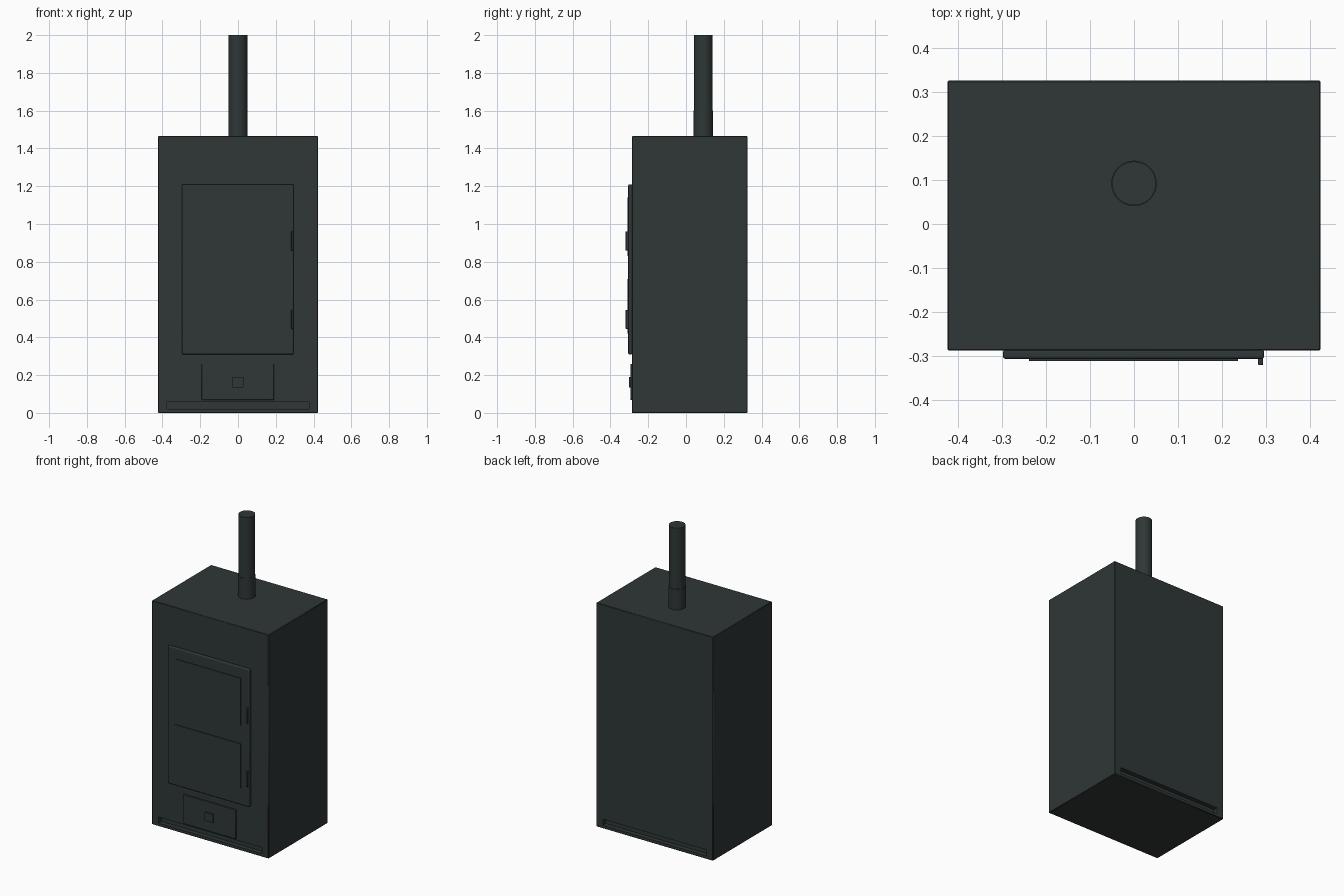
import bpy

if "Cube" in bpy.data.objects:
    bpy.data.objects.remove(bpy.data.objects["Cube"])

# Colours
def material(name, rgb):
    m = bpy.data.materials.new(name)
    m.diffuse_color = (*rgb, 1)
    m.use_nodes = True
    m.node_tree.nodes["Principled BSDF"].inputs["Base Color"].default_value = m.diffuse_color
    return m

IRON = material("dark_iron", (0.028, 0.038, 0.037))


def box(name, x, y, z, bevel=0.0, segments=1):
    """Box from (min, max) ranges, with optional rounded edges."""
    bpy.ops.mesh.primitive_cube_add(
        size=1, location=[(a + b) / 2 for a, b in (x, y, z)])
    ob = bpy.context.object
    ob.name = name
    ob.scale = [b - a for a, b in (x, y, z)]
    bpy.ops.object.transform_apply(location=False, rotation=False, scale=True)
    ob.data.materials.append(IRON)
    if bevel:
        mod = ob.modifiers.new("rounded_edges", "BEVEL")
        mod.width = bevel
        mod.segments = segments
        bpy.ops.object.shade_smooth_by_angle()
    return ob


def pipe(name, radius, z0, z1):
    bpy.ops.mesh.primitive_cylinder_add(
        vertices=48, radius=radius, depth=z1 - z0,
        location=(0, 0.092, (z0 + z1) / 2))
    ob = bpy.context.object
    ob.name = name
    ob.data.materials.append(IRON)
    bpy.ops.object.shade_smooth_by_angle()


FRONT, BACK = -0.287, 0.325

# Stove body with a shallow slot near the floor, front and back
body = box("stove_body", (-0.423, 0.423), (FRONT, BACK), (0, 1.465), 0.003)
for side, face in (("front", FRONT), ("back", BACK)):
    cutter = box(side + "_slot_cutter", (-0.375, 0.375),
                 (face - 0.03, face + 0.03), (0.02, 0.06))
    cutter.hide_render = True
    cutter.display_type = "WIRE"
    cut = body.modifiers.new(side + "_slot", "BOOLEAN")
    cut.operation = "DIFFERENCE"
    cut.solver = "EXACT"
    cut.object = cutter

# Main door with rounded edges
box("main_door", (-0.297, 0.295), (-0.306, FRONT + 0.002), (0.31, 1.21), 0.006, 3)

# Raised door panels, each with a handle on the right
for label, panel_z, handle_z in (("upper", (0.83, 1.14), (0.86, 0.96)),
                                 ("lower", (0.42, 0.71), (0.445, 0.545))):
    box(label + "_door_panel", (-0.238, 0.236), (-0.311, -0.303), panel_z)
    box(label + "_door_handle", (0.281, 0.293), (-0.32, -0.303), handle_z, 0.003, 2)

# Ash drawer and its square knob
box("ash_drawer", (-0.192, 0.19), (-0.294, FRONT + 0.002), (0.068, 0.26), 0.002)
box("ash_drawer_knob", (-0.03, 0.03), (-0.302, -0.292), (0.135, 0.19))

# Flue pipe and its slightly wider collar
pipe("flue_pipe", 0.0495, 1.46, 2.0)
pipe("flue_collar", 0.0515, 1.46, 1.6)
